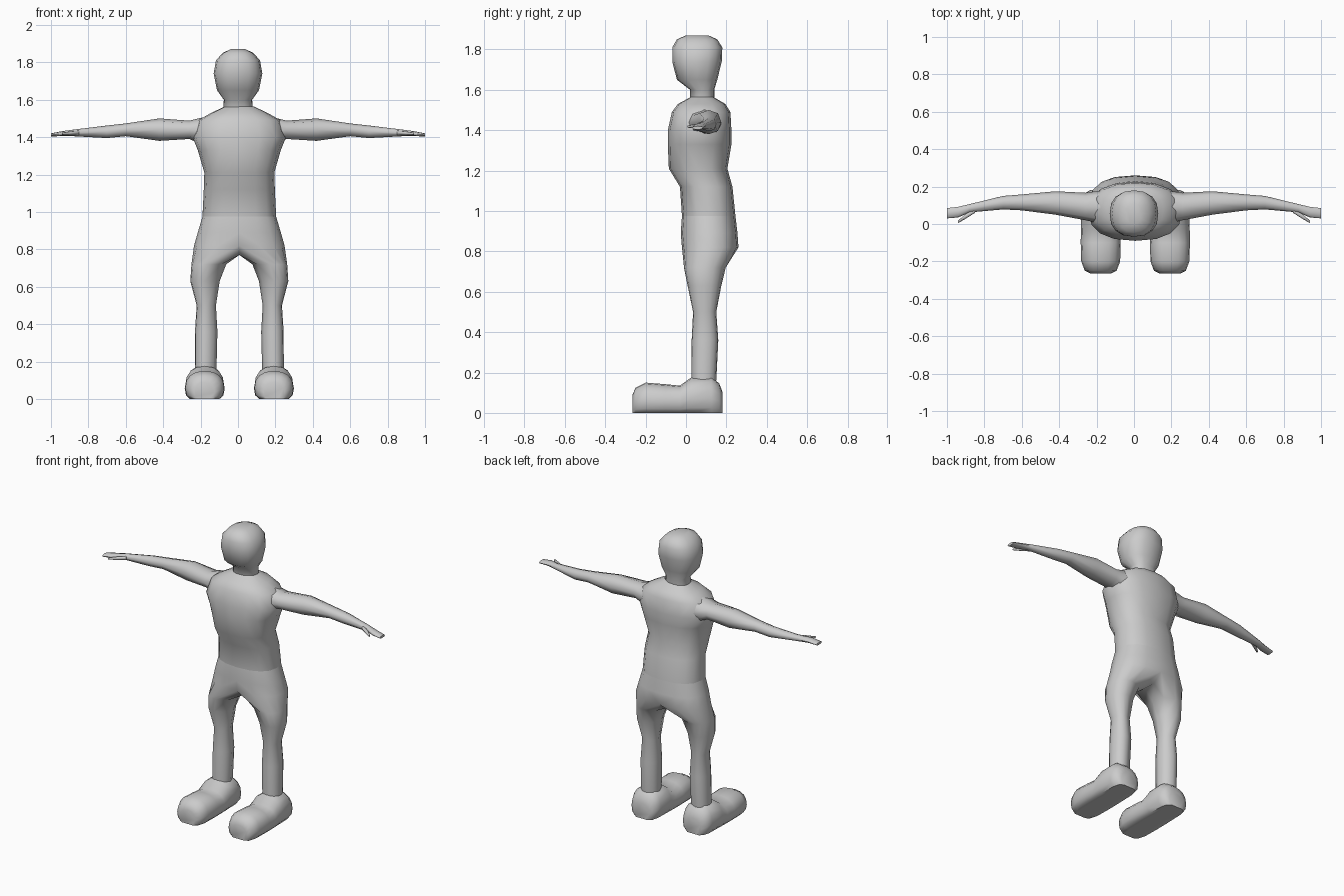
import bpy
import bmesh
from math import sin, cos, radians, copysign

if "Cube" in bpy.data.objects:
    bpy.data.objects.remove(bpy.data.objects["Cube"], do_unlink=True)

grey = bpy.data.materials.new("plain grey")
grey.use_nodes = True
colour = (0.6, 0.6, 0.6, 1)
grey.diffuse_color = colour
grey.node_tree.nodes["Principled BSDF"].inputs["Base Color"].default_value = colour

CENTRE = 0.007          # body and legs sit slightly to one side
ROUND = [i * 22.5 for i in range(16)]
HALF = [i * 22.5 - 90 for i in range(9)]      # front centre round to back centre
LEG = HALF + [135, 180, 225]


def oval(degrees, low_u, high_u, low_v, high_v, power=2.0):
    """Point on a superellipse that fills the given box."""
    a = radians(degrees)
    c, s = round(cos(a), 6), round(sin(a), 6)
    u = copysign(abs(c) ** (2 / power), c)
    v = copysign(abs(s) ** (2 / power), s)
    return ((low_u + high_u + u * (high_u - low_u)) / 2,
            (low_v + high_v + v * (high_v - low_v)) / 2)


def bridge(bm, rings, closed=True):
    for a, b in zip(rings, rings[1:]):
        n = len(a)
        for i in range(n if closed else n - 1):
            j = (i + 1) % n
            bm.faces.new((a[i], a[j], b[j], b[i]))


def verts(bm, points):
    return [bm.verts.new(p) for p in points]


def z_ring(bm, angles, z, x0, x1, y0, y1, power):
    return verts(bm, [(*oval(a, x0, x1, y0, y1, power), z) for a in angles])


def finish(bm, name, mirror=False, shift=0.0, angle=60):
    bmesh.ops.recalc_face_normals(bm, faces=bm.faces)
    mesh = bpy.data.meshes.new(name)
    bm.to_mesh(mesh)
    bm.free()
    mesh.materials.append(grey)
    obj = bpy.data.objects.new(name, mesh)
    bpy.context.collection.objects.link(obj)
    obj.location.x = shift
    bpy.ops.object.select_all(action="DESELECT")
    obj.select_set(True)
    bpy.context.view_layer.objects.active = obj
    bpy.ops.object.shade_smooth_by_angle(angle=radians(angle))
    if mirror:
        obj.modifiers.new("mirror", "MIRROR").use_clip = True
    return obj


# Head and neck: z, half width, front, back
bm = bmesh.new()
rings = [z_ring(bm, ROUND, z, -w, w, f, b, 2.4) for z, w, f, b in (
    (1.53, .078, .02, .14), (1.60, .076, .02, .14), (1.65, .112, -.045, .155),
    (1.74, .13, -.068, .177), (1.81, .118, -.068, .18), (1.85, .082, -.045, .155),
    (1.87, .04, .0, .11))]
bridge(bm, rings)
bm.faces.new(rings[-1])
finish(bm, "head")

# Shirt: half rings, mirrored
bm = bmesh.new()
rings = [z_ring(bm, HALF, z, -w, w, f, b, 2.4) for z, w, f, b in (
    (1.565, .075, .025, .135), (1.53, .15, -.04, .195), (1.49, .22, -.07, .22),
    (1.40, .25, -.09, .225), (1.33, .222, -.09, .225), (1.21, .187, -.085, .205),
    (1.12, .19, -.03, .23), (.975, .197, -.02, .245))]
bridge(bm, rings, closed=False)
finish(bm, "shirt", True, CENTRE)

# Trousers: half hip rings that close over the crotch into one leg, mirrored
bm = bmesh.new()
hips = [z_ring(bm, HALF, z, -w, w, f, b, 2.4) for z, w, f, b in (
    (.975, .197, -.02, .245), (.89, .222, -.026, .255), (.82, .242, -.02, .26))]
bridge(bm, hips, closed=False)
crotch = verts(bm, [(0, y, .77) for y in (.19, .11, .04)])
legs = [hips[-1] + crotch]
legs += [z_ring(bm, LEG, z, x0, x1, f, b, 2.2) for z, x0, x1, f, b in (
    (.72, .07, .256, -.01, .197), (.63, .105, .262, .008, .175),
    (.50, .125, .228, .035, .15), (.36, .117, .237, .028, .16),
    (.16, .122, .238, .027, .15))]
bridge(bm, legs)
finish(bm, "trousers", True, CENTRE)

# Shoes: sections along y with a flat sole: y, half width, height
bm = bmesh.new()
rings = []
for y, w, h in ((-.265, .055, .09), (-.25, .085, .125), (-.2, .104, .15),
                (-.1, .107, .142), (-.03, .106, .135), (.025, .104, .175),
                (.125, .1, .18), (.165, .085, .145), (.182, .055, .1)):
    pts = [oval(a, .185 - w, .185 + w, -.2 * h, h, 2.3) for a in ROUND]
    rings.append(verts(bm, [(x, y, max(0, z)) for x, z in pts]))
bridge(bm, rings)
bm.faces.new(rings[0])
bm.faces.new(rings[-1])
finish(bm, "shoes", True, CENTRE, 50)


# Arms and thumbs: sections along x: x, front, back, bottom, top
def limb(name, sections, power):
    bm = bmesh.new()
    rings = []
    for x, f, b, low, high in sections:
        pts = [oval(a, f, b, low, high, power) for a in ROUND[::2]]
        rings.append(verts(bm, [(x, y, z) for y, z in pts]))
    bridge(bm, rings)
    bm.faces.new(rings[0])
    bm.faces.new(rings[-1])
    finish(bm, name, True)


limb("arms", ((.17, .0, .18, 1.35, 1.51), (.26, .02, .167, 1.39, 1.488),
              (.42, .05, .175, 1.38, 1.5), (.60, .073, .158, 1.405, 1.473),
              (.70, .078, .15, 1.395, 1.462), (.88, .062, .106, 1.405, 1.44),
              (.94, .035, .092, 1.406, 1.432), (1.0, .03, .085, 1.403, 1.42)), 2.2)
limb("thumbs", ((.85, .06, .085, 1.41, 1.435), (.90, .028, .055, 1.41, 1.43),
                (.94, .005, .018, 1.412, 1.424)), 2.0)
